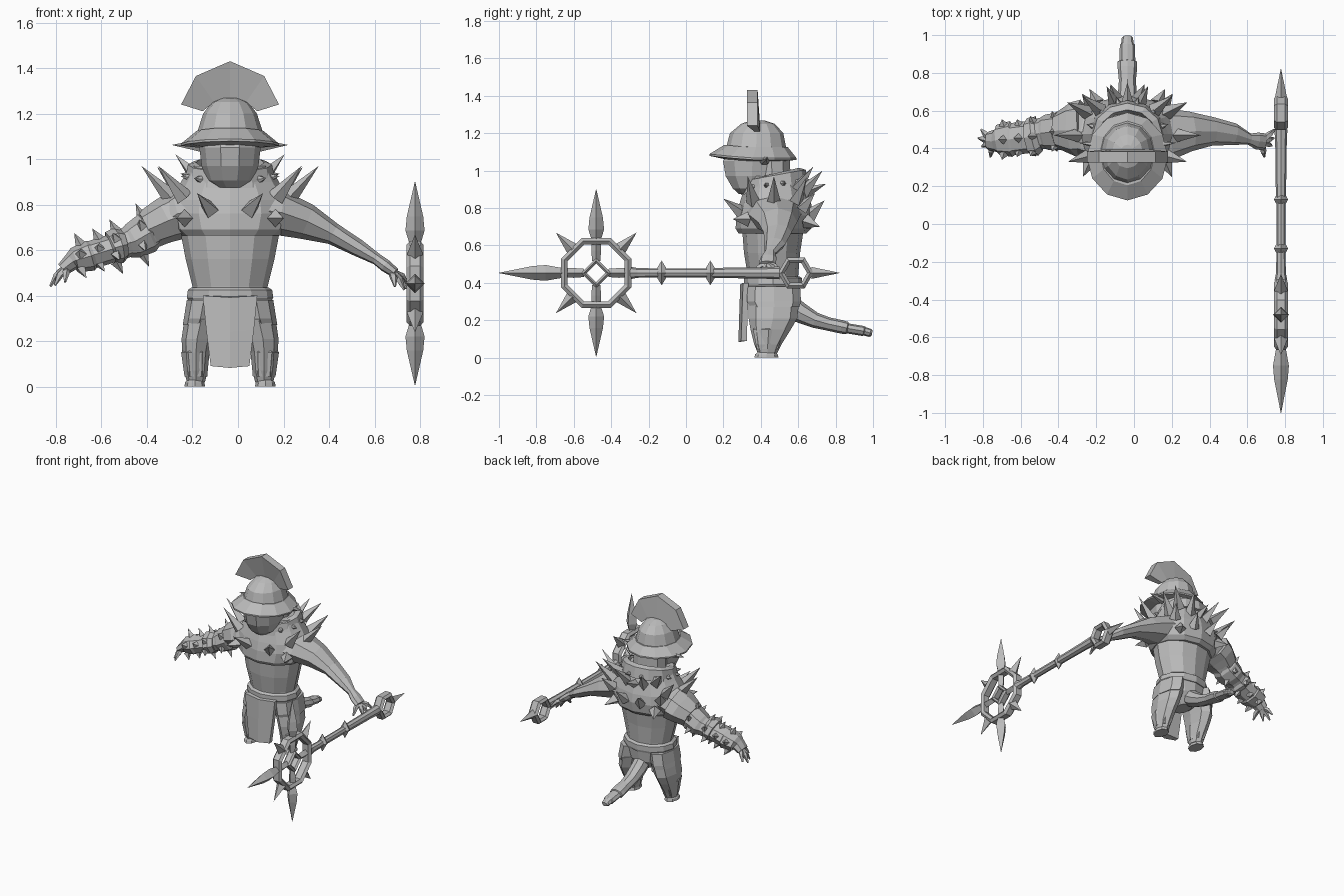
import bpy, bmesh, math
from mathutils import Vector

GREY = bpy.data.materials.new("plain grey")
GREY.diffuse_color = (0.5, 0.5, 0.5, 1)
CX = -0.035                      # symmetry plane of the body
SIDES = (("left", -1), ("right", 1))


def finish(bm, name):
    bmesh.ops.recalc_face_normals(bm, faces=bm.faces)
    me = bpy.data.meshes.new(name)
    bm.to_mesh(me)
    bm.free()
    me.materials.append(GREY)
    ob = bpy.data.objects.new(name, me)
    bpy.context.collection.objects.link(ob)
    return ob


def skin(bm, rings, closed=False):
    """Bridge successive rings of points with quads, capping the ends."""
    vs = [[bm.verts.new(p) for p in r] for r in rings]
    n = len(vs[0])
    pairs = list(zip(vs, vs[1:])) + ([(vs[-1], vs[0])] if closed else [])
    for a, b in pairs:
        for i in range(n):
            j = (i + 1) % n
            bm.faces.new((a[i], a[j], b[j], b[i]))
    if not closed:
        bm.faces.new(vs[0])
        bm.faces.new(vs[-1])


def unit(n, off=0.0):
    return [(math.cos(2 * math.pi * i / n + off), math.sin(2 * math.pi * i / n + off)) for i in range(n)]


def loft(name, rings, n=12):
    """Stack of ellipses: (x, y_front, y_back, z, rx)."""
    bm = bmesh.new()
    skin(bm, [[(x + rx * c, (f + b) / 2 + (b - f) / 2 * s, z) for c, s in unit(n)]
              for x, f, b, z, rx in rings])
    return finish(bm, name)


def add_tube(bm, path, n=8):
    """Path points (x, y, z, horizontal radius, vertical radius)."""
    pts = [Vector(p[:3]) for p in path]
    rings = []
    for i, p in enumerate(path):
        d = pts[min(i + 1, len(pts) - 1)] - pts[max(i - 1, 0)]
        q = d.to_track_quat('Z', 'Y')
        rings.append([pts[i] + q @ Vector((p[3] * c, p[4] * s, 0)) for c, s in unit(n)])
    skin(bm, rings)


def tube(name, path, n=8):
    bm = bmesh.new()
    add_tube(bm, path, n)
    return finish(bm, name)


def add_spike(bm, base, tip, r, n=4):
    base, tip = Vector(base), Vector(tip)
    q = (tip - base).to_track_quat('Z', 'Y')
    ring = [bm.verts.new(base + q @ Vector((r * c, r * s, 0))) for c, s in unit(n)]
    t = bm.verts.new(tip)
    bm.faces.new(ring)
    for i in range(n):
        bm.faces.new((ring[i], ring[(i + 1) % n], t))


def frame_ring(name, y, z, outer, inner, half, n, off):
    """Flat polygonal ring in the y-z plane, bevelled to a ridge."""
    bm = bmesh.new()
    mid = (outer + inner) / 2
    prof = [(outer, half * .6), (mid, half), (inner, half * .6),
            (inner, -half * .6), (mid, -half), (outer, -half * .6)]
    skin(bm, [[(SX + h, y + r * c, z + r * s) for r, h in prof] for c, s in unit(n, off)], closed=True)
    return finish(bm, name)


# ---- torso, belt and pelvis
loft("torso", [(CX, .33, .60, .36, .165), (CX, .33, .60, .44, .165),
               (CX, .31, .61, .56, .195), (CX, .30, .63, .69, .22)])
loft("belt", [(CX, .315, .615, .375, .18), (CX, .31, .62, .39, .19),
              (CX, .31, .62, .425, .185), (CX, .325, .605, .435, .17)])
loft("pelvis", [(CX, .40, .55, .23, .05), (CX, .35, .60, .30, .14), (CX, .33, .61, .39, .18)])

# ---- loincloth
bm = bmesh.new()
skin(bm, [[(CX - w, y, z), (CX, y - .015, z - .008), (CX + w, y, z), (CX + w, y + .03, z), (CX - w, y + .03, z)]
          for w, y, z in ((.085, .295, .09), (.105, .30, .25), (.12, .305, .40))])
finish(bm, "loincloth")

# ---- legs with hip plates and feet
for side, s in SIDES:
    loft(side + "_leg", [(CX + s * .15, .385, .485, .02, .04), (CX + s * .15, .365, .51, .07, .052),
                         (CX + s * .15, .345, .56, .15, .06), (CX + s * .145, .335, .595, .21, .068),
                         (CX + s * .125, .335, .605, .30, .075), (CX + s * .11, .335, .605, .38, .075)], 8)
    loft(side + "_hip_plate", [(CX + s * .14, .345, .605, .27, .068), (CX + s * .13, .325, .615, .30, .073),
                               (CX + s * .115, .33, .61, .38, .075)], 8)
    loft(side + "_shin_guard", [(CX + s * .15, .37, .50, .045, .05), (CX + s * .153, .345, .54, .15, .062),
                                (CX + s * .15, .36, .53, .165, .05)], 6)
    loft(side + "_foot", [(CX + s * .155, .365, .495, 0, .045), (CX + s * .155, .37, .49, .018, .043),
                          (CX + s * .155, .39, .475, .035, .028)], 8)

# ---- tail with a stepped tip
tube("tail", [(CX, .54, .29, .055, .06), (CX, .61, .24, .055, .055), (CX, .69, .20, .05, .042),
              (CX, .76, .18, .045, .036), (CX, .83, .165, .052, .036), (CX, .86, .158, .052, .034),
              (CX, .865, .156, .042, .027), (CX, .95, .142, .04, .027), (CX, .955, .141, .033, .023),
              (CX, .985, .132, .03, .022), (CX, .995, .13, .02, .015)])

# ---- mantle over the shoulders and its collar
loft("mantle", [(CX, .28, .645, .665, .22), (CX, .265, .67, .69, .25), (CX, .27, .68, .76, .275),
                (CX, .285, .67, .82, .265), (CX, .31, .645, .90, .215), (CX, .33, .62, .97, .175)])
bm = bmesh.new()
skin(bm, [[(CX + r * c, .475 + (r - .02) * s, z + .03 * s) for c, s in unit(12)]
          for r, z in ((.20, .90), (.185, .975), (.15, .985), (.13, .93))])
finish(bm, "collar")
bm = bmesh.new()
for c, s in unit(12, math.pi / 12):
    add_spike(bm, (CX + .185 * c, .475 + .165 * s, .925 + .02 * s),
              (CX + .225 * c, .475 + .205 * s, .93 + .02 * s), .018, 6)
finish(bm, "collar_rivets")

# ---- mantle spikes: base and tip given as offsets from the body centre plane
SPIKES = [((.25, .47, .82), (.39, .47, .97)), ((.20, .36, .83), (.315, .33, .97)),
          ((.21, .59, .84), (.32, .645, .965)), ((.14, .60, .91), (.24, .68, 1.02)),
          ((.085, .30, .775), (.145, .20, .85)), ((.06, .62, .88), (.11, .73, 1.0)),
          ((.06, .66, .76), (.09, .74, .84)), ((.16, .64, .73), (.20, .715, .70)),
          ((.19, .62, .80), (.24, .69, .88)), ((.20, .33, .74), (.235, .25, .74))]
bm = bmesh.new()
for b, t in SPIKES:
    for _, s in SIDES:
        add_spike(bm, (CX + s * b[0], b[1], b[2]), (CX + s * t[0], t[1], t[2]), .04)
add_spike(bm, (CX, .63, .88), (CX, .75, .93), .035)
finish(bm, "mantle_spikes")

# ---- arms
tube("right_arm", [(.06, .47, .78, .16, .12), (.18, .475, .765, .14, .10), (.30, .49, .725, .105, .08),
                   (.42, .49, .67, .075, .048), (.53, .475, .608, .058, .038), (.61, .45, .56, .03, .026),
                   (.65, .44, .53, .045, .028), (.69, .435, .50, .045, .022)])
tube("left_arm", [(-.13, .47, .78, .16, .12), (-.25, .49, .76, .14, .10), (-.36, .495, .70, .10, .085),
                  (-.46, .485, .645, .085, .07), (-.54, .47, .61, .08, .06)])
tube("left_shoulder_plate", [(-.26, .51, .755, .15, .11), (-.32, .50, .73, .145, .10),
                             (-.40, .495, .69, .10, .085)])
tube("left_elbow_cuff", [(-.37, .495, .685, .085, .075), (-.40, .49, .675, .10, .09),
                         (-.46, .485, .64, .095, .08), (-.49, .48, .63, .08, .065)])
tube("left_gauntlet", [(-.50, .47, .625, .085, .065), (-.525, .465, .62, .105, .08), (-.555, .46, .61, .10, .075),
                       (-.56, .46, .605, .085, .062), (-.64, .45, .58, .085, .062), (-.65, .45, .575, .095, .068),
                       (-.72, .445, .555, .08, .055), (-.73, .44, .55, .06, .04), (-.77, .44, .515, .05, .03)])

# ---- fingers
for name, tips, knuckle in (
        ("right_fingers", ((.745, .50, .455), (.74, .455, .43), (.73, .415, .425), (.69, .355, .44)), (.675, .435, .51)),
        ("left_fingers", ((-.81, .50, .46), (-.825, .455, .44), (-.805, .41, .445), (-.76, .355, .46)), (-.75, .44, .53))):
    bm = bmesh.new()
    k = Vector(knuckle)
    for t in tips:
        t = Vector(t)
        a = k.lerp(t, .2)
        m = k.lerp(t, .62) + Vector((0, 0, .012))
        add_tube(bm, [(*a, .017, .017), (*m, .017, .016), (*t, .005, .005)], 5)
    finish(bm, name)

# ---- spikes round the armoured arm
bm = bmesh.new()
for x, y, z, ry, rz, length, count in ((-.42, .49, .665, .085, .075, .065, 6), (-.535, .465, .615, .09, .065, .055, 6),
                                       (-.61, .455, .59, .075, .055, .05, 5), (-.69, .447, .565, .08, .055, .055, 5)):
    for c, s in unit(count, math.pi / 2):
        add_spike(bm, (x, y + ry * c, z + rz * s),
                  (x - .03 * s, y + (ry + length * .6) * c, z + (rz + length) * s), .026)
finish(bm, "arm_spikes")

# ---- head and face
loft("head", [(CX, .28, .40, .875, .055), (CX, .245, .45, .905, .10), (CX, .205, .50, .97, .125),
              (CX, .19, .52, 1.05, .135), (CX, .215, .52, 1.10, .13)], 10)
loft("neck", [(CX, .37, .57, .85, .12), (CX, .35, .56, 1.06, .12)], 10)

# ---- helmet: brim, dome, side points and crest
brim = loft("helmet_brim", [(CX, .20, .54, 1.05, .135), (CX, .125, .59, 1.058, .215),
                            (CX, .125, .59, 1.068, .215), (CX, .205, .545, 1.125, .145)], 12)
for v in brim.data.vertices:                     # brim lifts toward the front
    v.co.z += .10 * max(0, .33 - v.co.y)
loft("helmet_dome", [(CX, .21, .54, 1.08, .145), (CX, .215, .535, 1.125, .142), (CX, .235, .52, 1.20, .118),
                     (CX, .295, .475, 1.25, .08), (CX, .345, .42, 1.268, .035)], 12)
bm = bmesh.new()
for _, s in SIDES:
    add_spike(bm, (CX + s * .13, .42, 1.06), (CX + s * .257, .43, 1.062), .032, 6)
finish(bm, "helmet_side_points")
bm = bmesh.new()
fan = [((-.215, 1.24), (-.12, 1.21)), ((-.15, 1.365), (-.07, 1.25)), ((0, 1.43), (0, 1.255)),
       ((.15, 1.365), (.07, 1.25)), ((.215, 1.24), (.12, 1.21))]
skin(bm, [[(CX + o[0], .325, o[1]), (CX + o[0], .383, o[1]), (CX + i[0], .395, i[1]), (CX + i[0], .365, i[1])]
          for o, i in fan])
finish(bm, "helmet_crest")

# ---- staff lying along y
SX, SY, SZ = .778, -.48, .453
staff = [(-.30, .034), (-.26, .026), (-.15, .024), (.11, .024), (.15, .027), (.40, .03), (.50, .034)]
tube("staff_shaft", [(SX, y, SZ, r, r) for y, r in staff], 8)
for i, y in enumerate((-.13, .13)):
    tube("staff_collar_%d" % (i + 1), [(SX, y + d, SZ, a, b) for d, a, b in
                                       ((-.022, .026, .03), (0, .037, .066), (.022, .026, .03))], 4)
frame_ring("staff_wheel", SY, SZ, .203, .165, .037, 8, math.pi / 8)
frame_ring("staff_hub", SY, SZ, .08, .05, .03, 4, 0)
frame_ring("staff_end_ring", .587, SZ, .095, .06, .037, 6, 0)
bm = bmesh.new()
add_spike(bm, (SX, .67, SZ), (SX, .825, SZ), .032)
finish(bm, "staff_end_point")

# wheel spokes, long blades and short points
spokes, blades, points = bmesh.new(), bmesh.new(), bmesh.new()
for i in range(8):
    a = i * math.pi / 4
    d = Vector((0, round(math.cos(a), 6), round(math.sin(a), 6)))
    at = lambda r: Vector((SX, SY, SZ)) + d * r
    if i % 2:
        add_spike(points, at(.18), at(.305), .036)
        continue
    add_tube(spokes, [(*at(.065), .022, .022), (*at(.12), .026, .026), (*at(.18), .024, .024)], 4)
    if i:
        long = .52 if i == 4 else .447
        add_tube(blades, [(*at(.18), .026, .026), (*at(long * .52), .042, .042), (*at(long * .66), .036, .036),
                          (*at(long), .001, .001)], 4)
finish(spokes, "staff_spokes")
finish(blades, "staff_blades")
finish(points, "staff_points")
